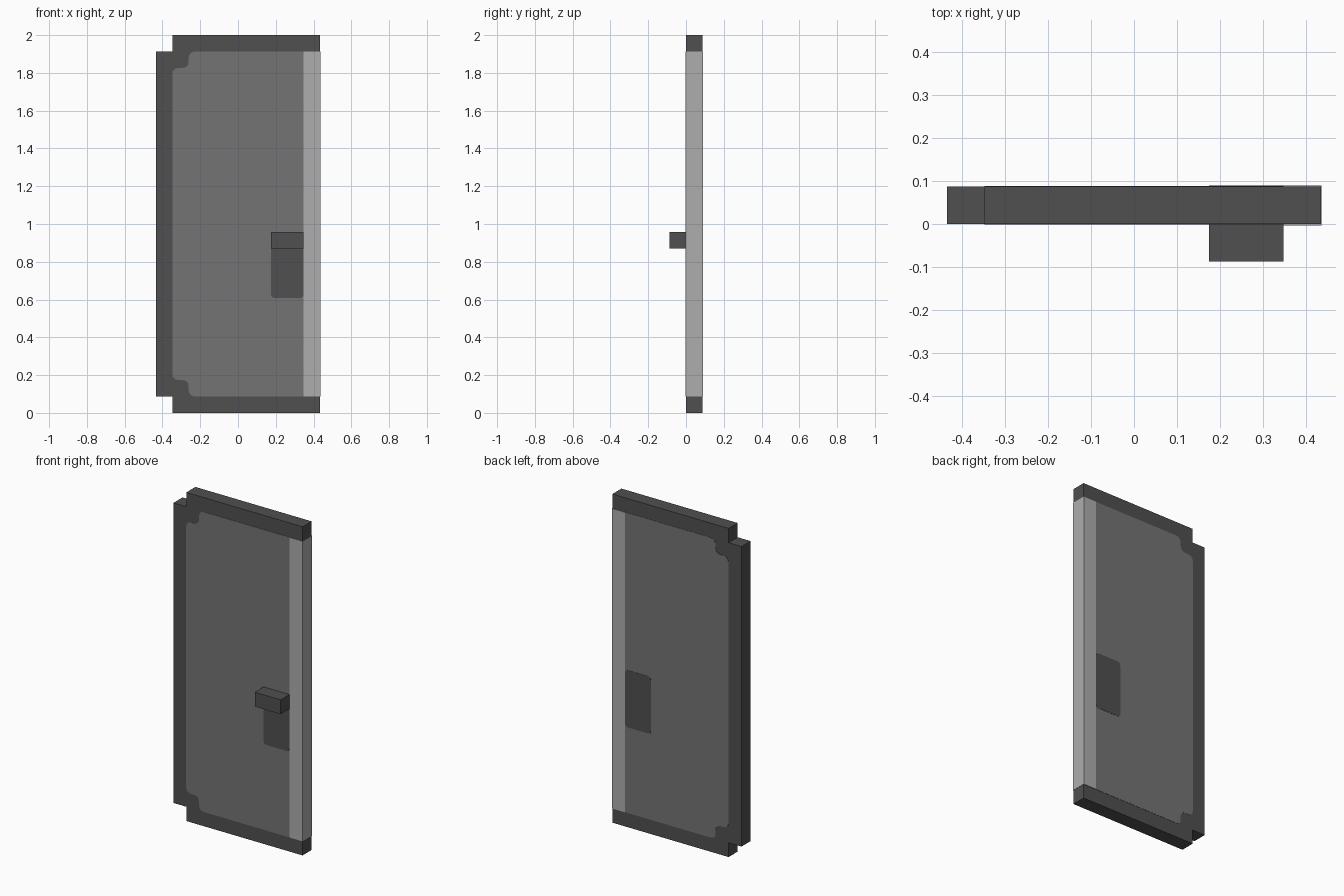
import bpy
import bmesh

if "Cube" in bpy.data.objects:
    bpy.data.objects.remove(bpy.data.objects["Cube"], do_unlink=True)

U = 2 / 23      # one block of the design grid
LIP = 0.0015    # how far coloured insets stand proud


def material(name, grey):
    m = bpy.data.materials.new(name)
    m.use_nodes = True
    colour = (grey, grey, grey, 1)
    m.diffuse_color = colour
    bsdf = m.node_tree.nodes["Principled BSDF"]
    bsdf.inputs["Base Color"].default_value = colour
    bsdf.inputs["Roughness"].default_value = 0.9
    return m


dark = material("dark grey", 0.08)
middle = material("middle grey", 0.175)
light = material("light grey", 0.42)


def prism(name, outline, y0, y1, mat, rounding=0, grow=0):
    """Extrude an outline given in grid blocks from y0 to y1."""
    bm = bmesh.new()
    verts = [bm.verts.new(((x - 5) * U + (grow if x == 10 else 0), y0, z * U))
             for x, z in outline]
    bm.faces.new(verts)
    if rounding:
        bmesh.ops.bevel(bm, geom=bm.verts[:], offset=rounding, segments=4,
                        profile=0.5, affect='VERTICES')
    ext = bmesh.ops.extrude_face_region(bm, geom=bm.faces[:])
    moved = [v for v in ext["geom"] if isinstance(v, bmesh.types.BMVert)]
    bmesh.ops.translate(bm, verts=moved, vec=(0, y1 - y0, 0))
    bmesh.ops.recalc_face_normals(bm, faces=bm.faces[:])
    mesh = bpy.data.meshes.new(name)
    bm.to_mesh(mesh)
    bm.free()
    mesh.materials.append(mat)
    obj = bpy.data.objects.new(name, mesh)
    bpy.context.collection.objects.link(obj)
    return obj


def rect(x0, z0, x1, z1):
    return [(x0, z0), (x1, z0), (x1, z1), (x0, z1)]


# Door body with the two hinge-side corners notched out
prism("door_frame", [(1, 0), (10, 0), (10, 23), (1, 23), (1, 22),
                     (0, 22), (0, 1), (1, 1)], 0, U, dark)

# Main panel with stepped, softened corners
prism("door_panel", [(2, 1), (9.3, 1), (9.3, 22), (2, 22), (2, 21),
                     (1, 21), (1, 2), (2, 2)],
      -LIP, U + LIP, middle, rounding=0.032)

# Pale strip wrapping the opening edge
prism("edge_strip", rect(9, 1, 10, 22), -2 * LIP, U + 2 * LIP, light, grow=LIP)

# Lock plate showing on both faces, and the handle block
prism("lock_plate", rect(7, 7, 9, 11), -2 * LIP, U + 2 * LIP, dark,
      rounding=0.02)
prism("handle", rect(7, 10, 9, 11), -U, 0, dark)
